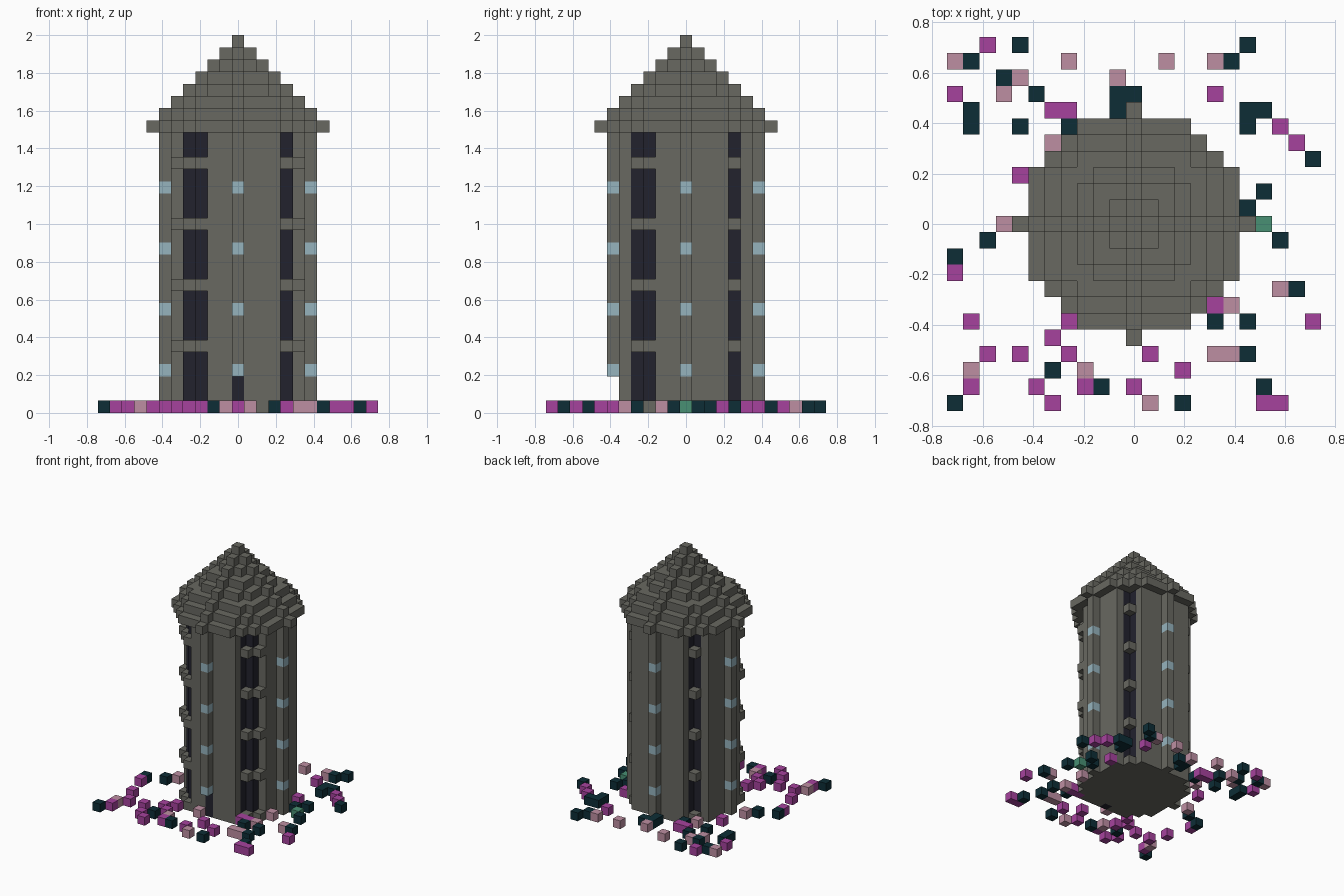
import bpy
import bmesh
from mathutils import Vector

cube = bpy.data.objects.get("Cube")
if cube:
    bpy.data.objects.remove(cube, do_unlink=True)

S = 2 / 31          # block size
WALL_TOP = 23       # first roof layer
R = 6               # wall radius in blocks


def material(name, rgb):
    m = bpy.data.materials.new(name)
    m.use_nodes = True
    m.diffuse_color = (*rgb, 1)
    m.node_tree.nodes["Principled BSDF"].inputs["Base Color"].default_value = (*rgb, 1)
    return m


STONE = material("grey_stone", (0.138, 0.138, 0.119))
DARK = material("dark_recess", (0.016, 0.016, 0.027))
GLASS = material("pale_glass", (0.305, 0.456, 0.515))
MAGENTA = material("magenta_petal", (0.38, 0.055, 0.34))
PINK = material("pink_petal", (0.515, 0.275, 0.365))
TEAL = material("dark_teal_leaf", (0.004, 0.027, 0.037))
GREEN = material("green_leaf", (0.065, 0.279, 0.174))


def disc(r):
    return {(x, y) for x in range(-r, r + 1) for y in range(-r, r + 1)
            if x * x + y * y <= r * r}


def column(plan, layers):
    return {(x, y, k) for x, y in plan for k in layers}


# Tall recesses at the diagonal corners, split by stone bands
recess_layers = [k for k in range(WALL_TOP) if k % 5]
carved = column([(4, 4), (-4, 4), (4, -4), (5, -3),
                 (-4, -4), (-3, -5), (-5, -3)], recess_layers)
recess_panels = column([(sx * a, sy * b) for sx in (-1, 1) for sy in (-1, 1)
                        for a, b in ((4, 3), (3, 4))], recess_layers)

# Small windows on the four ribs
windows = column([(R, 0), (-R, 0), (0, R), (0, -R)], range(3, WALL_TOP, 5))

# Doorway at the front
door_opening = column([(0, -R)], range(3))
doorway = column([(0, 1 - R)], range(3))

# Round wall
tower_wall = column(disc(R), range(WALL_TOP))
tower_wall -= carved | recess_panels | windows | door_opening | doorway

# Stepped conical roof with overhanging eaves
roof = set()
for r in range(8):
    roof |= column(disc(r), [WALL_TOP + 7 - r])

# Plants scattered around the foot, listed from back to front
magenta_flowers = column([
    (-9, 11), (-11, 8), (5, 8), (-5, 7), (-4, 7), (9, 6), (10, 5), (-7, 3),
    (6, 3), (-11, -3), (4, -5), (5, -5), (-10, -6), (-4, -6), (11, -6),
    (-5, -7), (-9, -8), (-7, -8), (-4, -8), (1, -8), (3, -9), (-10, -10),
    (-6, -10), (-3, -10), (0, -10), (-5, -11), (8, -11), (9, -11)], [0])
pink_flowers = column([
    (-11, 10), (-4, 10), (2, 10), (5, 10), (-7, 9), (-1, 9), (-8, 8),
    (-5, 5), (-8, 0), (6, -2), (9, -4), (6, -5), (-1, -6), (5, -8),
    (6, -8), (-10, -9), (-3, -9), (1, -11)], [0])
teal_plants = column([
    (-7, 11), (7, 11), (-10, 10), (6, 10), (-8, 9), (-6, 8), (-1, 8),
    (0, 8), (-10, 7), (-1, 7), (7, 7), (8, 7), (-10, 6), (-7, 6), (-4, 6),
    (7, 6), (11, 4), (8, 2), (7, 1), (-9, -1), (9, -1), (-11, -2),
    (10, -4), (5, -6), (7, -6), (7, -8), (-5, -9), (-2, -10), (8, -10),
    (-11, -11), (3, -11)], [0])
green_plant = column([(8, 0)], [0])

parts = {
    "tower_wall": (tower_wall, STONE),
    "recess_panels": (recess_panels, DARK),
    "doorway": (doorway, DARK),
    "windows": (windows, GLASS),
    "roof": (roof, STONE),
    "magenta_flowers": (magenta_flowers, MAGENTA),
    "pink_flowers": (pink_flowers, PINK),
    "teal_plants": (teal_plants, TEAL),
    "green_plant": (green_plant, GREEN),
}
solid = set().union(*(cells for cells, mat in parts.values()))


# Build each part from the outer faces of its blocks
def build(name, cells, mat):
    bm = bmesh.new()
    for cell in sorted(cells):
        centre = Vector(cell) + Vector((0, 0, 0.5))
        for axis in range(3):
            for sign in (-1, 1):
                n = Vector((0, 0, 0))
                n[axis] = sign
                if tuple(int(c + d) for c, d in zip(cell, n)) in solid:
                    continue
                u = Vector((0, 0, 0))
                u[(axis + 1) % 3] = 0.5
                v = n.cross(u)
                mid = centre + n * 0.5
                bm.faces.new([bm.verts.new((mid + p) * S)
                              for p in (-u - v, u - v, u + v, v - u)])
    bmesh.ops.remove_doubles(bm, verts=bm.verts, dist=S * 0.01)
    bmesh.ops.dissolve_limit(bm, angle_limit=0.01, verts=bm.verts, edges=bm.edges)
    mesh = bpy.data.meshes.new(name)
    bm.to_mesh(mesh)
    bm.free()
    mesh.materials.append(mat)
    bpy.context.collection.objects.link(bpy.data.objects.new(name, mesh))


for name, (cells, mat) in parts.items():
    build(name, cells, mat)
